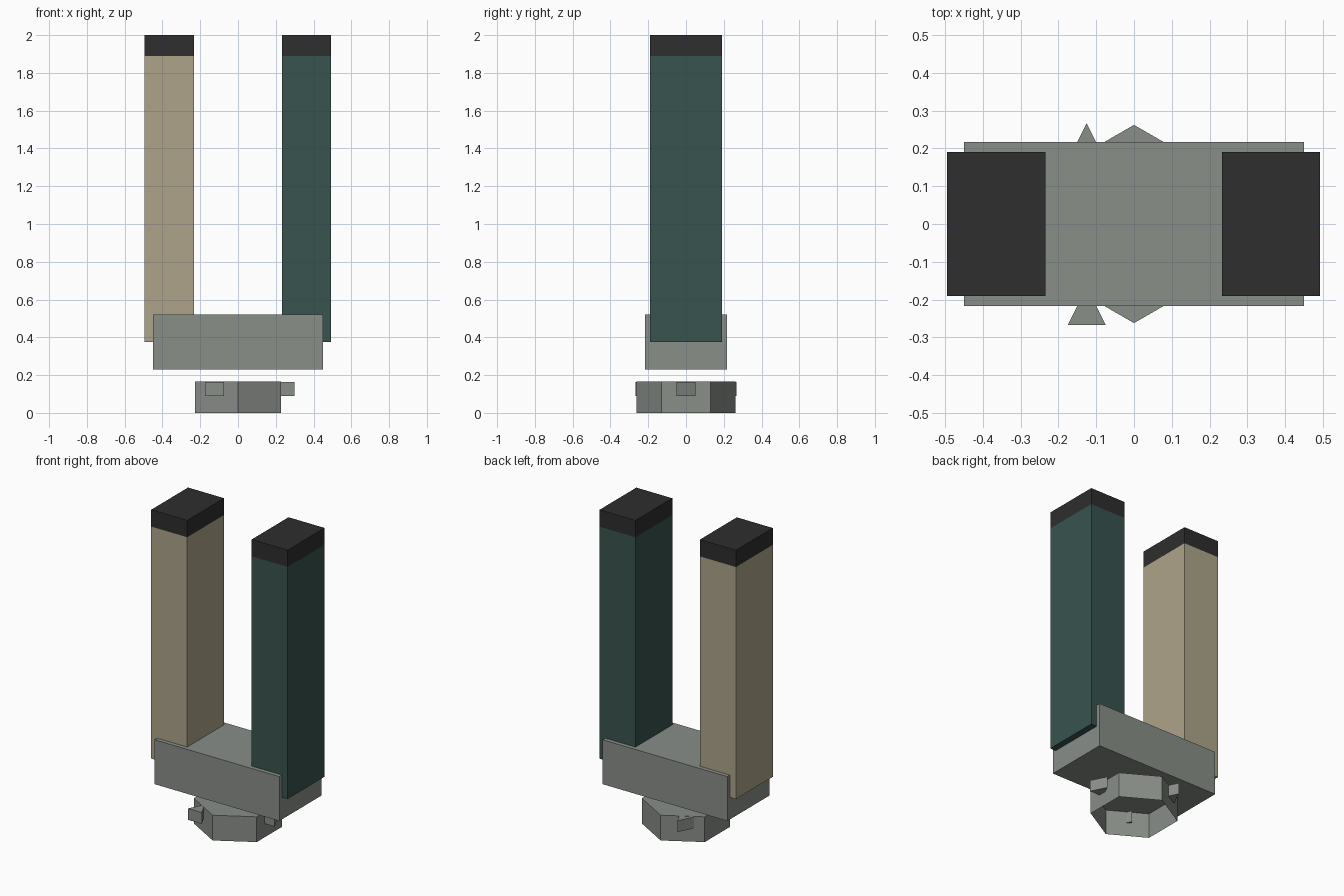
import bpy
import bmesh
from math import cos, sin, radians

cube = bpy.data.objects.get("Cube")
if cube:
    bpy.data.objects.remove(cube, do_unlink=True)


def material(name, rgb):
    """Flat material from display colour values."""
    linear = [((c / 255 + 0.055) / 1.055) ** 2.4 for c in rgb]
    mat = bpy.data.materials.new(name)
    mat.use_nodes = True
    mat.diffuse_color = (*linear, 1)
    mat.node_tree.nodes["Principled BSDF"].inputs["Base Color"].default_value = (*linear, 1)
    return mat


grey = material("stone grey", (137, 142, 136))
tan = material("tan", (174, 164, 138))
green = material("dark green", (56, 83, 78))
black = material("charcoal", (46, 46, 46))


def prism(name, outline, bottom, top, mat, open_bottom=False):
    """Extrude an xy outline from bottom to top."""
    bm = bmesh.new()
    base = bm.faces.new([bm.verts.new((x, y, bottom)) for x, y in outline])
    extruded = bmesh.ops.extrude_face_region(bm, geom=[base], use_keep_orig=True)
    for item in extruded["geom"]:
        if isinstance(item, bmesh.types.BMVert):
            item.co.z = top
    bmesh.ops.recalc_face_normals(bm, faces=bm.faces)
    if open_bottom:
        bmesh.ops.delete(bm, geom=[base], context="FACES_ONLY")
    mesh = bpy.data.meshes.new(name)
    bm.to_mesh(mesh)
    bm.free()
    mesh.materials.append(mat)
    obj = bpy.data.objects.new(name, mesh)
    bpy.context.collection.objects.link(obj)
    return obj


def rectangle(x, half_x, half_y):
    return [(x - half_x, -half_y), (x + half_x, -half_y),
            (x + half_x, half_y), (x - half_x, half_y)]


# Hexagonal cup, open underneath
hexagon = [(0.262 * cos(radians(a)), 0.262 * sin(radians(a))) for a in range(30, 390, 60)]
prism("hexagonal_base", hexagon, 0, 0.165, grey, open_bottom=True)

# Three wedge lugs on alternate sides of the base, all pointing backwards
for i in range(3):
    angle = radians(120 * i)
    x, y = 0.25 * cos(angle), 0.25 * sin(angle)
    wedge = [(x - 0.05, y - 0.05), (x + 0.05, y - 0.05), (x, y + 0.05)]
    prism(f"base_lug_{i + 1}", wedge, 0.09, 0.164, grey)

# Block carrying the two columns
prism("cross_block", rectangle(0, 0.45, 0.217), 0.23, 0.52, grey)

# Columns with dark end caps
for side, x, colour in (("right", -0.364, tan), ("left", 0.362, green)):
    section = rectangle(x, 0.13, 0.19)
    prism(f"{side}_column", section, 0.375, 1.89, colour)
    prism(f"{side}_column_cap", section, 1.89, 2.0, black)
